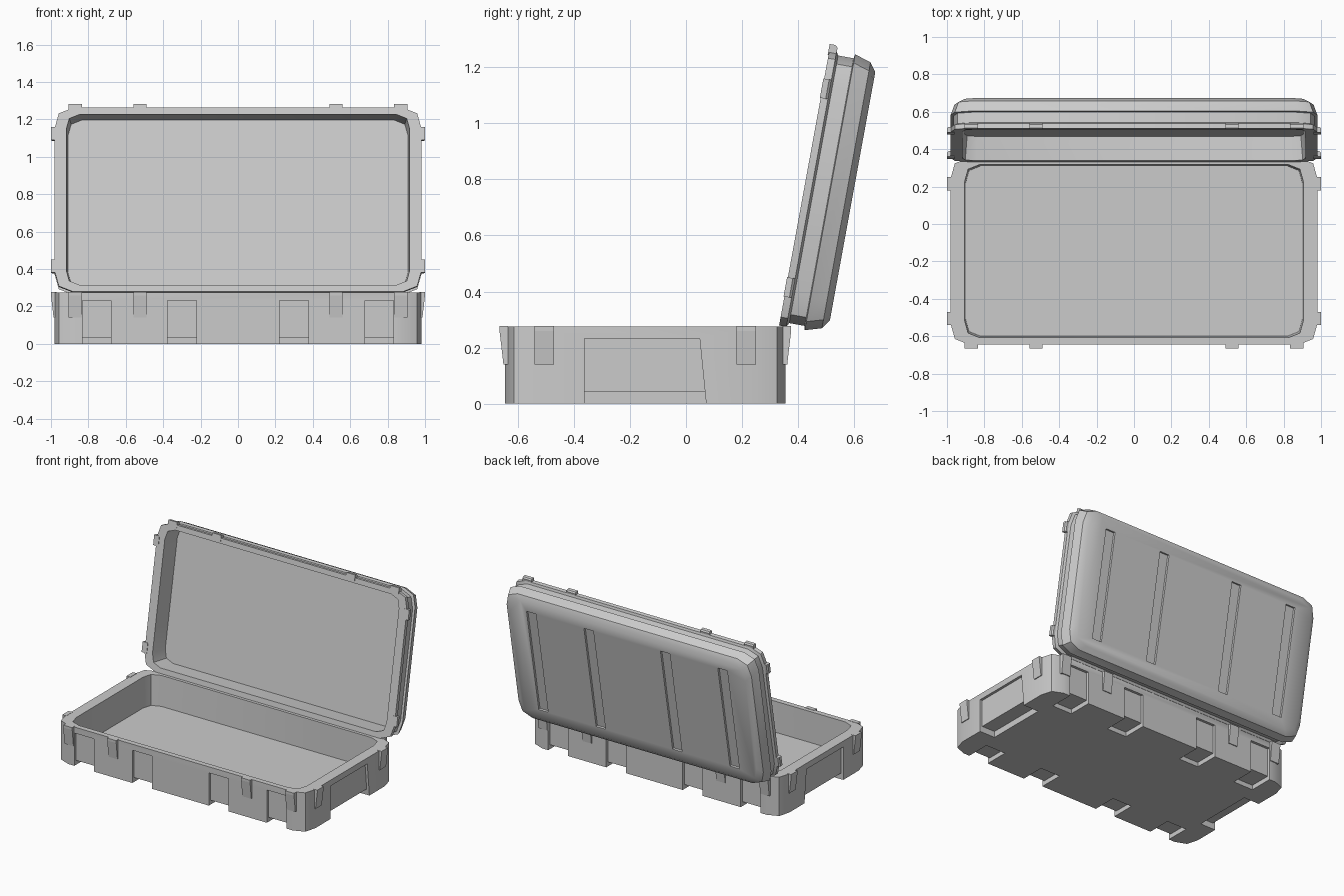
import bpy, bmesh
from mathutils import Vector, Matrix

cube = bpy.data.objects.get("Cube")
if cube:
    bpy.data.objects.remove(cube, do_unlink=True)

grey = bpy.data.materials.new("light grey")
grey.use_nodes = True
grey.diffuse_color = (0.6, 0.6, 0.6, 1)
grey.node_tree.nodes["Principled BSDF"].inputs["Base Color"].default_value = (0.6, 0.6, 0.6, 1)

HALF_X, HALF_Y = 0.98, 0.5
BASE_CENTRE = Vector((0, -0.145, 0))
LID_CENTRE = Vector((0, 0.5, 0))
X, Y, Z = Vector((1, 0, 0)), Vector((0, 1, 0)), Vector((0, 0, 1))

# Each side of the case: outward direction, tangent, half extent
FRONT, BACK = (-Y, X, HALF_Y), (Y, X, HALF_Y)
LEFT, RIGHT = (X, Y, HALF_X), (-X, Y, HALF_X)


def finish(name, bm, smooth=None, matrix=None):
    """Turn a bmesh into an object."""
    bmesh.ops.recalc_face_normals(bm, faces=bm.faces[:])
    mesh = bpy.data.meshes.new(name)
    bm.to_mesh(mesh)
    bm.free()
    mesh.materials.append(grey)
    if matrix:
        mesh.transform(matrix)
    obj = bpy.data.objects.new(name, mesh)
    bpy.context.collection.objects.link(obj)
    return obj


def activate(obj):
    for o in bpy.context.selected_objects:
        o.select_set(False)
    obj.select_set(True)
    bpy.context.view_layer.objects.active = obj


def shell(name, centre, rings):
    """Loft clipped-corner rectangles given as (inset x, inset y, z, corner size)."""
    bm = bmesh.new()
    loops = []
    for ix, iy, z, c in rings:
        hx, hy = HALF_X - ix, HALF_Y - iy
        corner = [(hx, hy - c), (hx - c * 0.2, hy - c * 0.28), (hx - c * 0.9, hy)]
        pts = corner + [(-x, y) for x, y in reversed(corner)]
        pts += [(-x, -y) for x, y in pts]
        loops.append([bm.verts.new(centre + Vector((x, y, z))) for x, y in pts])
    for a, b in zip(loops, loops[1:]):
        for i in range(len(a)):
            j = (i + 1) % len(a)
            bm.faces.new((a[i], a[j], b[j], b[i]))
    bm.faces.new(loops[0])
    bm.faces.new(loops[-1])
    return finish(name, bm)


def prism(bm, centre, side, profile, start, end, slant=0):
    """Extrude an (outward, height) profile along one side of the case."""
    out, along, half = side
    ends = []
    for a, s in ((start, 0), (end, slant)):
        ends.append([bm.verts.new(centre + out * (half + o) + along * (a - s * z) + Z * z)
                     for o, z in profile])
    n = len(profile)
    for i in range(n):
        j = (i + 1) % n
        bm.faces.new((ends[0][i], ends[0][j], ends[1][j], ends[1][i]))
    bm.faces.new(ends[0])
    bm.faces.new(ends[1])


def cut(obj, bm):
    """Subtract the cutter mesh and discard it."""
    cutter = finish("cutter", bm)
    cutter.hide_render = True
    mod = obj.modifiers.new("cut", "BOOLEAN")
    mod.operation, mod.solver, mod.object = "DIFFERENCE", "EXACT", cutter
    activate(obj)
    bpy.ops.object.modifier_apply(modifier=mod.name)
    bpy.data.objects.remove(cutter, do_unlink=True)


def recess(depth, undercut, step, top):
    """Shallow wall recess running into a deeper notch underneath."""
    return [(0.1, -0.1), (-undercut, -0.1), (-undercut, step), (-depth, step),
            (-depth, top), (0.1, top)]


def latches(name, centre, profile, places, matrix=None):
    bm = bmesh.new()
    for side, positions in places:
        for p in positions:
            prism(bm, centre, side, profile, p - 0.035, p + 0.035)
    return finish(name, bm, matrix=matrix)


# Base tray
base = shell("base_tray", BASE_CENTRE, [
    (0, 0, 0, 0.11), (0, 0, 0.275, 0.11),
    (0.075, 0.037, 0.275, 0.09), (0.08, 0.045, 0.06, 0.09)])
bm = bmesh.new()
for side in (FRONT, BACK):
    for x in (-0.755, -0.3, 0.3, 0.755):
        prism(bm, BASE_CENTRE, side, recess(0.018, 0.17, 0.032, 0.232), x - 0.077, x + 0.077)
for side in (LEFT, RIGHT):
    prism(bm, BASE_CENTRE, side, recess(0.018, 0.12, 0.043, 0.233), -0.217, 0.217, 0.1)
cut(base, bm)

# Base latch plates, tapering toward the bottom
LONG, SHORT = (-0.87, -0.525, 0.525, 0.87), (-0.36, 0.36)
latches("base_latches", BASE_CENTRE,
        [(-0.01, 0.14), (0.006, 0.14), (0.02, 0.26), (0.02, 0.277), (-0.01, 0.277)],
        [(FRONT, LONG), (BACK, LONG), (LEFT, SHORT), (RIGHT, SHORT)])

# Lid, made lying flat and then swung open
lid = shell("lid", LID_CENTRE, [
    (0.055, 0.05, 0.175, 0.11), (0.02, 0.018, 0.152, 0.11), (0, 0, 0.093, 0.11),
    (0.015, 0.015, 0.09, 0.11), (0.015, 0.015, 0.034, 0.11), (0, 0, 0.026, 0.11),
    (0, 0, 0, 0.11), (0.062, 0.036, 0, 0.08), (0.072, 0.044, 0.13, 0.08)])
bm = bmesh.new()
for x in (-0.75, -0.3, 0.3, 0.75):
    slot = [(-0.12, 0.16), (-0.12, 0.22), (-0.88, 0.22), (-0.88, 0.16)]
    prism(bm, LID_CENTRE, BACK, slot, x - 0.037, x + 0.037)
cut(lid, bm)

up = Vector((0, 0.18, 0.985)).normalized()
outward = Vector((0, up.z, -up.y))
swing = Matrix((-X, up, outward)).transposed().to_4x4()
swing.translation = (0, 0.332, 0.279)
lid.data.transform(swing)

# Lid latch catches
latches("lid_catches", LID_CENTRE,
        [(-0.02, -0.003), (0.02, -0.003), (0.02, 0.018), (0.012, 0.027), (-0.02, 0.027)],
        [(BACK, LONG), (LEFT, SHORT), (RIGHT, SHORT)], swing)

# Soft shading across the shallow edges
for obj in (base, lid):
    activate(obj)
    bpy.ops.object.shade_smooth_by_angle(angle=0.6)
